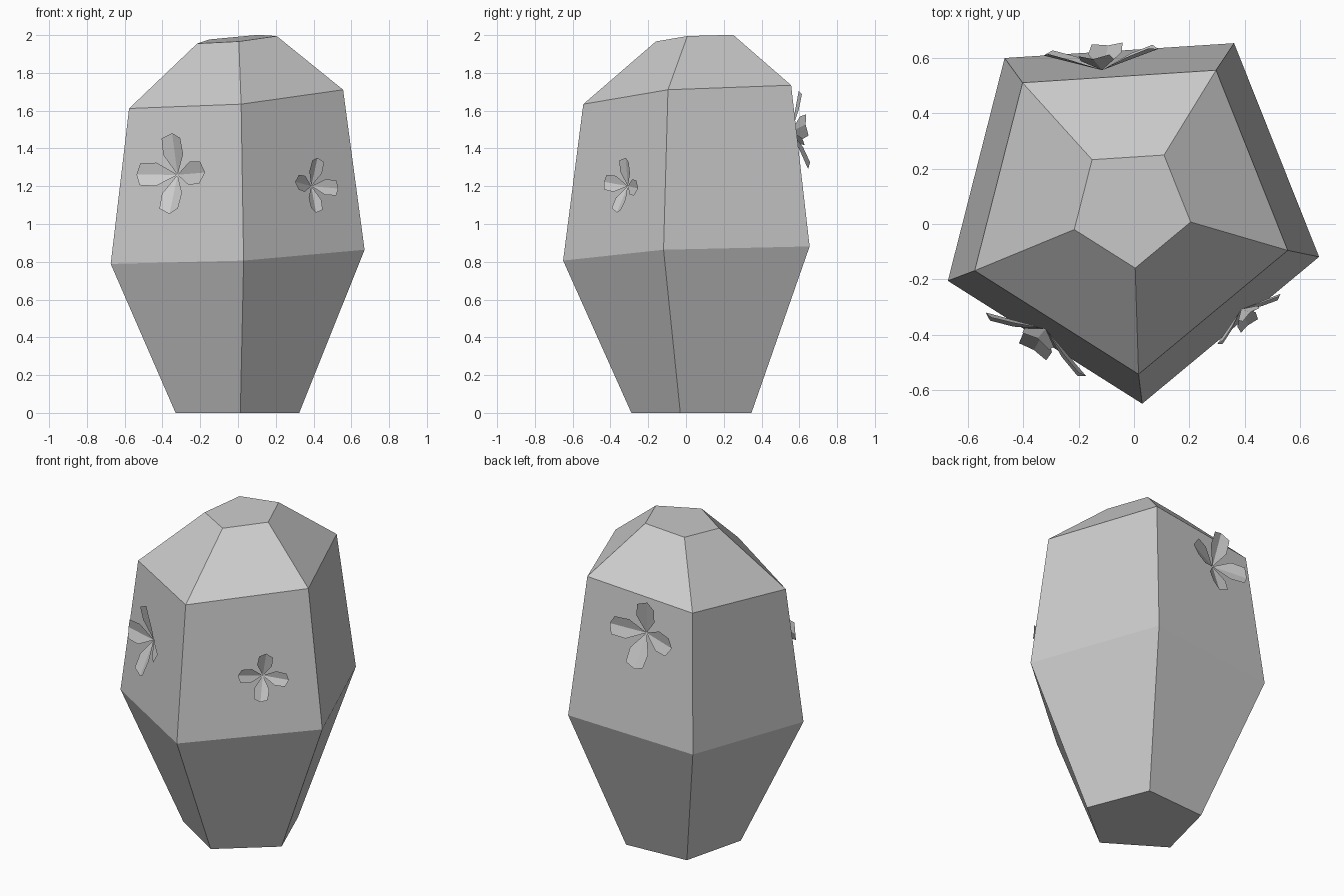
import bpy
import bmesh
from math import cos, sin, radians
from mathutils import Vector, Matrix

cube = bpy.data.objects.get("Cube")
if cube:
    bpy.data.objects.remove(cube, do_unlink=True)

grey = bpy.data.materials.new("stone_grey")
grey.use_nodes = True
colour = (0.6, 0.6, 0.6, 1)
grey.diffuse_color = colour
grey.node_tree.nodes["Principled BSDF"].inputs["Base Color"].default_value = colour

SIDES = 5
FIRST_ANGLE = -86.3


def finish(bm, name):
    """Turn a bmesh into a flat shaded object."""
    mesh = bpy.data.meshes.new(name)
    bm.to_mesh(mesh)
    bm.free()
    mesh.materials.append(grey)
    obj = bpy.data.objects.new(name, mesh)
    bpy.context.collection.objects.link(obj)
    return obj


def ring(centre, radius, slope_x, slope_y):
    """Regular pentagon whose plane leans by the given slopes."""
    points = []
    for i in range(SIDES):
        a = radians(FIRST_ANGLE + i * 360 / SIDES)
        dx, dy = radius * cos(a), radius * sin(a)
        points.append(Vector(centre) + Vector((dx, dy, slope_x * dx + slope_y * dy)))
    return points


# Body: leaning pentagons joined from the base to the cap
rings = [
    ring((-0.01, 0.055, 0), 0.345, 0, 0),
    ring((-0.016, 0.056, 0.835), 0.708, 0.053, 0.044),
    ring((-0.022, 0.052, 1.673), 0.597, 0.083, 0.07),
    ring((-0.01, 0.062, 1.979), 0.222, 0.09, 0.063),
]
bm = bmesh.new()
levels = [[bm.verts.new(p) for p in points] for points in rings]
for low, high in zip(levels, levels[1:]):
    for i in range(SIDES):
        j = (i + 1) % SIDES
        bm.faces.new((low[i], low[j], high[j], high[i]))
bm.faces.new(levels[0][::-1])
bm.faces.new(levels[-1])
finish(bm, "body")


def flower(name, side, across, height, length, turn):
    """Four creased petals cupped outward from one upper side of the body."""
    j = (side + 1) % SIDES
    a, b = rings[1][side], rings[1][j]
    c, d = rings[2][side], rings[2][j]
    low, high = a.lerp(b, across), c.lerp(d, across)
    centre = low.lerp(high, (height - low.z) / (high.z - low.z))
    right = ((b - a) + (d - c)).normalized()
    normal = right.cross(high - low).normalized()
    up = normal.cross(right)
    frame = Matrix((right, up, normal)).transposed().to_4x4()
    frame.translation = centre + normal * 0.004

    # Petal: along, half width and lift, as fractions of its length
    edge = [(0.48, 0.29, 0.23), (0.87, 0.27, 0.36)]
    bm = bmesh.new()
    for k in range(4):
        spin = Matrix.Rotation(radians(turn + 90 * k), 4, "Z")

        def vert(x, y, z):
            return bm.verts.new(frame @ spin @ (Vector((x, y, z)) * length))

        root, tip = vert(0, 0, 0), vert(1, 0, 0.31)
        left = [vert(x, w, z) for x, w, z in edge]
        other = [vert(x, -w, z) for x, w, z in edge]
        bm.faces.new((root, tip, left[1], left[0]))
        bm.faces.new((root, other[0], other[1], tip))
    finish(bm, name)


flower("front_right_flower", 4, 0.47, 1.26, 0.215, 0)
flower("front_left_flower", 0, 0.605, 1.20, 0.147, -12)
flower("back_flower", 2, 0.585, 1.49, 0.21, -4)
